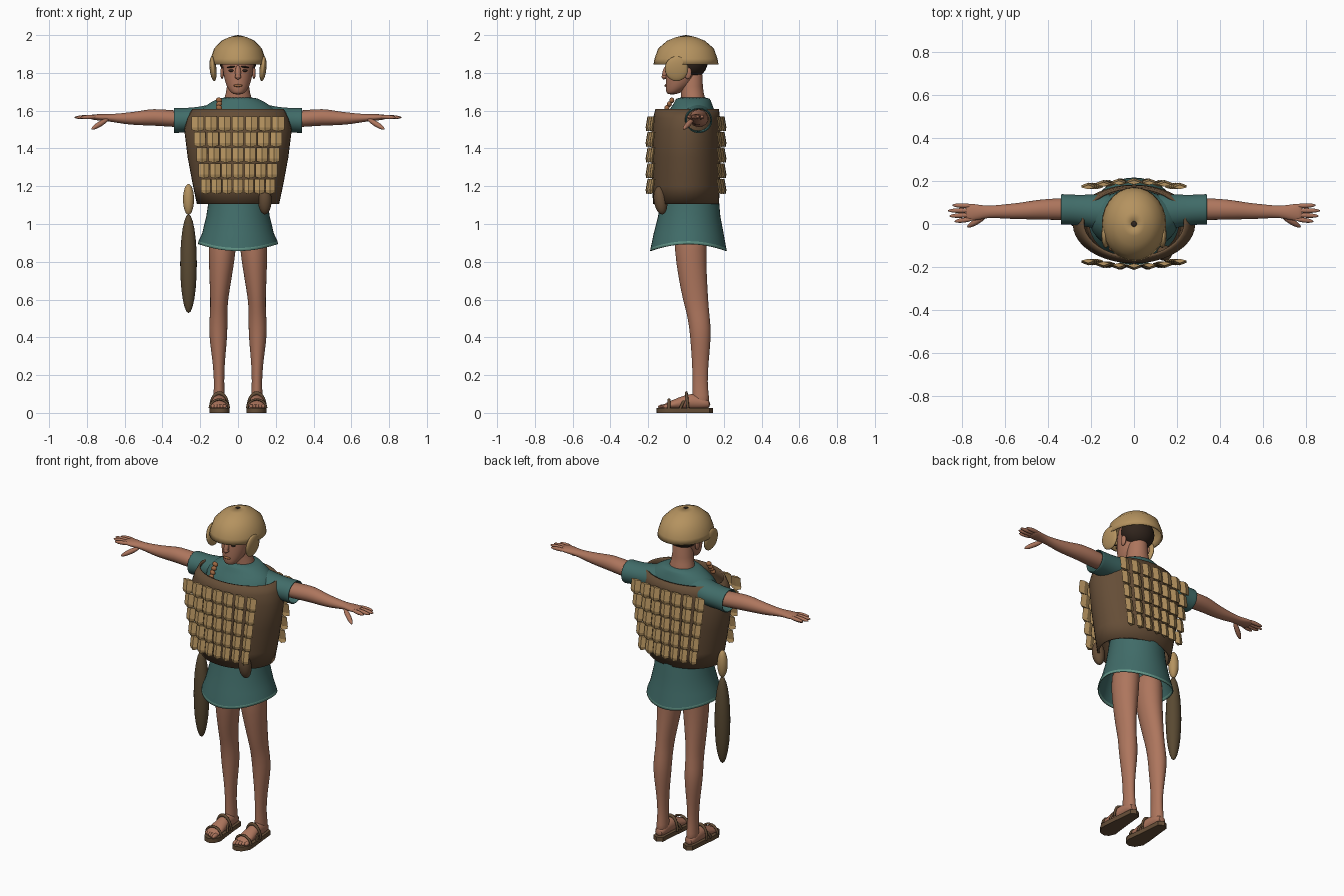
import bpy, bmesh, math
from mathutils import Vector

if "Cube" in bpy.data.objects:
    bpy.data.objects.remove(bpy.data.objects["Cube"])


def material(name, rgb):
    m = bpy.data.materials.new(name)
    m.use_nodes = True
    m.diffuse_color = (*rgb, 1)
    m.node_tree.nodes["Principled BSDF"].inputs["Base Color"].default_value = (*rgb, 1)
    return m


SKIN = material("skin", (.42, .18, .11))
TEAL = material("teal cloth", (.052, .15, .14))
TRIM = material("pale teal trim", (.13, .32, .26))
LEATHER = material("brown leather", (.13, .075, .038))
SCABBARD = material("dark scabbard", (.10, .067, .032))
GOLD = material("bronze gold", (.46, .29, .115))
HAIR = material("dark hair", (.03, .018, .012))
TIE = material("orange cord", (.35, .14, .055))


def finish(ob, name, mat, angle=50):
    ob.name = name
    ob.data.materials.append(mat)
    bpy.ops.object.select_all(action='DESELECT')
    ob.select_set(True)
    bpy.context.view_layer.objects.active = ob
    bpy.ops.object.shade_smooth_by_angle(angle=math.radians(angle))
    return ob


def from_bmesh(bm, name, mat, angle=50):
    bmesh.ops.recalc_face_normals(bm, faces=bm.faces)
    mesh = bpy.data.meshes.new(name)
    bm.to_mesh(mesh)
    bm.free()
    ob = bpy.data.objects.new(name, mesh)
    bpy.context.collection.objects.link(ob)
    return finish(ob, name, mat, angle)


def loft(name, mat, rings, axis=2, n=20, caps=True, mirror=False, sub=1, shell=0, lift=0):
    """Elliptical rings (x, y, z, radius a, radius b) joined along an axis."""
    bm = bmesh.new()
    rows = []
    for k, (x, y, z, ra, rb) in enumerate(rings):
        row = []
        for i in range(n):
            a = math.tau * i / n
            p = [x, y, z]
            p[(axis + 1) % 3] += ra * math.cos(a)
            p[(axis + 2) % 3] += rb * math.sin(a)
            if k < 2:
                p[2] += lift * math.cos(a) ** 2
            row.append(bm.verts.new(p))
        rows.append(row)
    for r, s in zip(rows, rows[1:]):
        for i in range(n):
            j = (i + 1) % n
            bm.faces.new((r[i], r[j], s[j], s[i]))
    if caps:
        bm.faces.new(rows[0])
        bm.faces.new(rows[-1])
    ob = from_bmesh(bm, name, mat)
    if mirror:
        ob.modifiers.new("mirror", 'MIRROR')
    if shell:
        solid = ob.modifiers.new("shell", 'SOLIDIFY')
        solid.thickness, solid.offset = shell, -1
    if sub:
        ob.modifiers.new("round", 'SUBSURF').levels = sub
        ob.modifiers["round"].render_levels = sub
    return ob


def ellipsoid(name, mat, loc, size, rot=(0, 0, 0)):
    bpy.ops.mesh.primitive_uv_sphere_add(segments=20, ring_count=12, location=loc, rotation=rot)
    ob = bpy.context.object
    ob.scale = size
    return finish(ob, name, mat)


def digit(name, mat, p, q, r):
    p, q = Vector(p), Vector(q)
    rot = (q - p).to_track_quat('Z', 'Y').to_euler()
    return ellipsoid(name, mat, (p + q) / 2, (r, r, (q - p).length / 2), rot)


# Head and neck
loft("neck", SKIN, [(0, .04, 1.6, .085, .07), (0, .04, 1.67, .075, .065),
                    (0, .027, 1.71, .056, .058), (0, .03, 1.86, .06, .065)])
loft("head", SKIN, [(0, -.075, 1.685, .024, .022), (0, -.063, 1.7, .042, .044),
                    (0, -.04, 1.73, .062, .068), (0, -.025, 1.77, .074, .084),
                    (0, -.013, 1.82, .082, .094), (0, 0, 1.9, .088, .1), (0, 0, 1.96, .05, .055)])
ellipsoid("hair", HAIR, (0, .03, 1.86), (.098, .085, .088))
digit("nose", SKIN, (0, -.1, 1.84), (0, -.119, 1.765), .015)
ellipsoid("nose_tip", SKIN, (0, -.113, 1.78), (.017, .016, .012))
ellipsoid("lips", TIE, (0, -.106, 1.733), (.024, .008, .007))
for s in (-1, 1):
    ellipsoid("eye", HAIR, (s * .034, -.096, 1.812), (.016, .007, .007))
    ellipsoid("eyebrow", HAIR, (s * .036, -.098, 1.831), (.024, .008, .005), (0, s * .15, 0))
    ellipsoid("ear", SKIN, (s * .084, .01, 1.8), (.01, .02, .032))
    ellipsoid("cheek_guard", GOLD, (s * .132, -.05, 1.822), (.018, .062, .066), (0, s * .1, 0))

# Helmet
loft("helmet", GOLD, [(0, 0, 1.845, .15, .172), (0, 0, 1.875, .145, .167), (0, 0, 1.93, .126, .147),
                      (0, 0, 1.97, .087, .1), (0, 0, 1.988, .05, .056), (0, 0, 1.998, .014, .014)],
     n=28, caps=False, sub=0, shell=.008)
ellipsoid("helmet_top_socket", HAIR, (0, 0, 1.992), (.014, .014, .008))

# Tunic
loft("tunic_body", TEAL, [(0, .02, 1.06, .15, .145), (0, .01, 1.3, .18, .145),
                          (0, .015, 1.5, .21, .15), (0, .025, 1.58, .215, .135),
                          (0, .035, 1.625, .18, .108), (0, .037, 1.655, .125, .094),
                          (0, .037, 1.672, .095, .088)], n=24)
loft("sleeves", TEAL, [(.1, .05, 1.565, .09, .08), (.2, .06, 1.553, .078, .068),
                       (.27, .066, 1.551, .07, .064), (.33, .068, 1.548, .072, .068),
                       (.34, .068, 1.548, .072, .068)], axis=0, caps=False, mirror=True, shell=.007)
skirt = loft("skirt", TEAL, [(0, .013, .858, .212, .203), (0, .013, .873, .209, .2),
                             (0, .014, .95, .19, .185), (0, .017, 1.04, .168, .165),
                             (0, .02, 1.12, .156, .155), (0, .02, 1.2, .15, .14)],
             n=40, caps=False, sub=0, shell=.006, lift=.036)
skirt.data.materials.append(TRIM)
for f in skirt.data.polygons:
    f.material_index = int(f.center.z < .866 + .036 * (f.center.x / .21) ** 2)

# Cuirass shell and its scales
loft("cuirass", LEATHER, [(0, 0, 1.107, .218, .175), (0, 0, 1.2, .238, .178),
                          (0, 0, 1.35, .266, .183), (0, 0, 1.5, .285, .183),
                          (0, .003, 1.56, .268, .177), (0, .006, 1.61, .242, .168)],
     n=40, caps=False, sub=0, shell=.012)


def scale_plate(bm, x, y, z, w, side):
    """Wedge with a central ridge, flared and pointed at the lower edge."""
    rows = []
    for dz, out in ((0, .002), (-.058, .012), (-.072, .008)):
        tip = -.008 if dz < -.06 else 0
        pts = [(-w, 0, 0), (0, .012, tip), (w, 0, 0), (0, -.008, tip)]
        rows.append([bm.verts.new((x + px, side * (y + py + out), z + dz + pz)) for px, py, pz in pts])
    for r, s in zip(rows, rows[1:]):
        for i in range(4):
            j = (i + 1) % 4
            bm.faces.new((r[i], r[j], s[j], s[i]))
    bm.faces.new(rows[0])
    bm.faces.new(rows[-1])


for side, label in ((-1, "front_scales"), (1, "back_scales")):
    bm = bmesh.new()
    for row in range(5):
        pitch = .071 * (1 - .05 * row)
        for col in range(-3, 4):
            scale_plate(bm, col * pitch, .19 - .022 * (col / 3) ** 2, 1.57 - .083 * row,
                        pitch * .45, side)
    from_bmesh(bm, label, GOLD, 20)

# Arms and hands
loft("arms", SKIN, [(.22, .068, 1.553, .05, .045), (.34, .07, 1.557, .052, .044),
                    (.45, .067, 1.567, .047, .046), (.52, .061, 1.56, .039, .038),
                    (.6, .058, 1.558, .034, .03), (.68, .057, 1.562, .026, .019),
                    (.72, .054, 1.564, .036, .019), (.77, .055, 1.566, .042, .014),
                    (.785, .055, 1.566, .036, .01)], axis=0, mirror=True)
for s in (-1, 1):
    for y0, y1, tip in ((.024, .012, .835), (.043, .037, .86), (.063, .062, .866), (.084, .087, .845)):
        digit("finger", SKIN, (s * .745, y0, 1.568), (s * tip, y1, 1.564), .011)
    digit("thumb", SKIN, (s * .685, .04, 1.558), (s * .775, -.014, 1.502), .014)

# Legs and feet
loft("legs", SKIN, [(.08, .03, 1.0, .075, .09), (.083, .022, .86, .074, .085),
                    (.092, .035, .72, .06, .076), (.1, .05, .6, .047, .068),
                    (.102, .063, .53, .046, .06), (.105, .075, .45, .05, .058),
                    (.104, .077, .37, .045, .053), (.102, .076, .27, .032, .044),
                    (.1, .074, .16, .026, .039), (.1, .078, .09, .031, .044),
                    (.1, .08, .03, .034, .046)], mirror=True)
loft("feet", SKIN, [(.1, .13, .045, .02, .025), (.1, .09, .055, .035, .034),
                    (.1, .03, .062, .045, .036), (.099, -.04, .05, .032, .042),
                    (.098, -.09, .04, .02, .046), (.098, -.12, .034, .012, .04)],
     axis=1, mirror=True)
bm = bmesh.new()
outline = [(.1, .142), (.068, .125), (.063, .05), (.052, -.05), (.045, -.105), (.062, -.143),
           (.09, -.155), (.125, -.143), (.15, -.1), (.148, -.05), (.137, .05), (.13, .125)]
bottom = bm.faces.new([bm.verts.new((x, y, 0)) for x, y in outline])
top = bmesh.ops.extrude_face_region(bm, geom=[bottom])["geom"]
for v in top:
    if isinstance(v, bmesh.types.BMVert):
        v.co.z = .026
soles = from_bmesh(bm, "sandal_soles", LEATHER)
soles.modifiers.new("mirror", 'MIRROR')
for s in (-1, 1):
    for i in range(5):
        x = s * (.07 + .0155 * i)
        digit("toe", SKIN, (x, -.085, .036), (x, -.148 + .007 * i, .032), .012)
    for y, rx, rz, tilt in ((-.09, .05, .046, 0), (.01, .048, .08, .1), (-.03, .047, .06, -.45)):
        bpy.ops.mesh.primitive_torus_add(major_segments=28, minor_segments=8, major_radius=1,
                                         minor_radius=.13, location=(s * .099, y, .025),
                                         rotation=(math.pi / 2 + tilt, 0, 0))
        strap = bpy.context.object
        strap.scale = (rx, rz, .06)
        # Keep only the arch above the sole
        bm = bmesh.new()
        bm.from_mesh(strap.data)
        bmesh.ops.delete(bm, geom=[v for v in bm.verts if v.co.y < -.15], context='VERTS')
        bm.to_mesh(strap.data)
        bm.free()
        finish(strap, "sandal_strap", LEATHER)

# Sword, pouch and shoulder cord
ellipsoid("scabbard", SCABBARD, (-.262, .025, .79), (.044, .042, .262))
ellipsoid("sword_grip", GOLD, (-.262, .025, 1.13), (.029, .029, .082))
ellipsoid("pouch", LEATHER, (.142, -.135, 1.125), (.036, .035, .075), (.15, 0, 0))
for i in range(4):
    ellipsoid("shoulder_cord", TIE, (-.1, -.075 - .013 * i, 1.655 - .02 * i), (.017, .013, .014),
              (0, .4 * (-1) ** i, 0))
